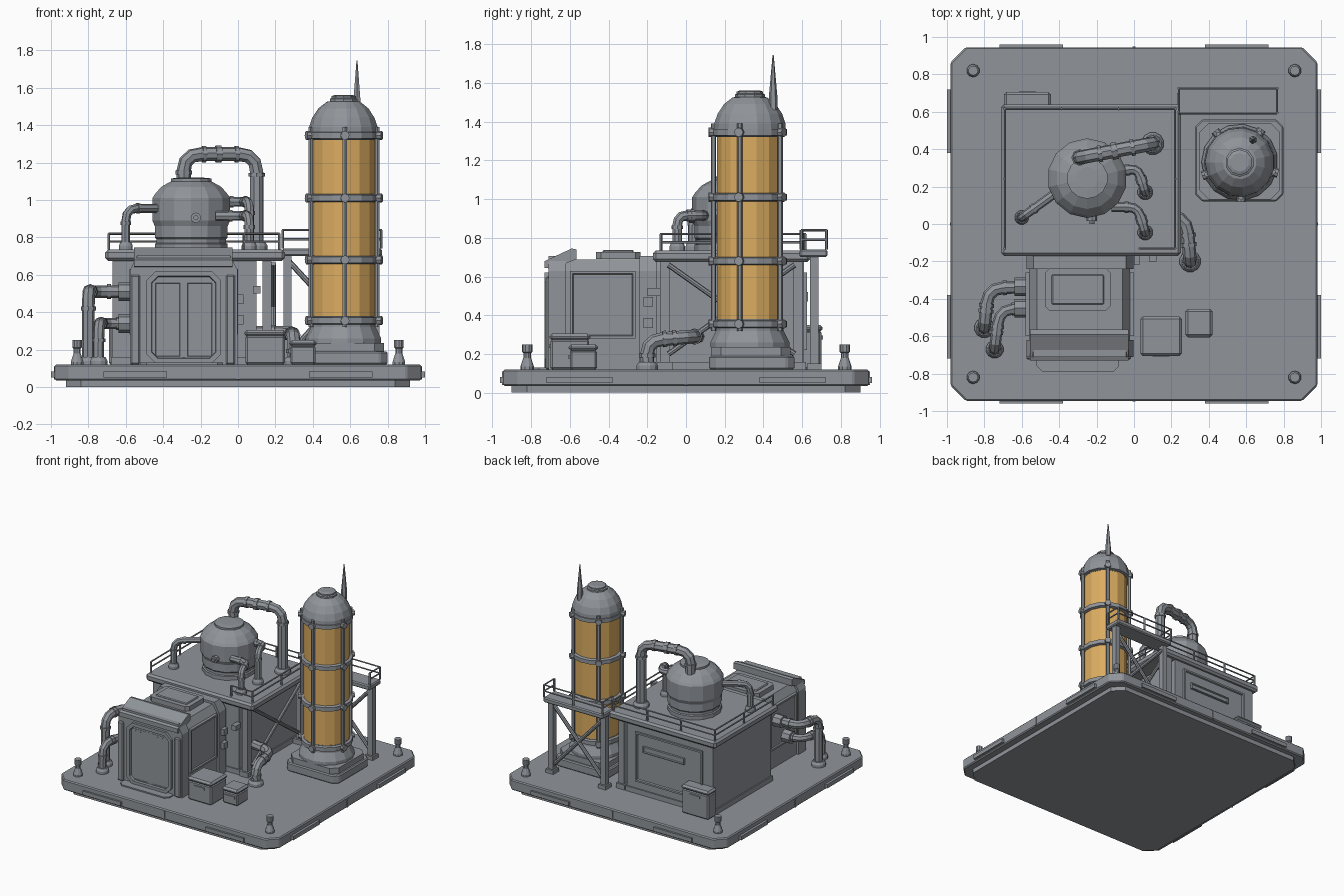
import bpy, bmesh, math
from mathutils import Vector

if "Cube" in bpy.data.objects:
    bpy.data.objects.remove(bpy.data.objects["Cube"], do_unlink=True)


def material(name, rgb):
    m = bpy.data.materials.new(name)
    m.use_nodes = True
    m.diffuse_color = (*rgb, 1)
    m.node_tree.nodes["Principled BSDF"].inputs["Base Color"].default_value = (*rgb, 1)
    return m


GREY = material("steel grey", (0.28, 0.30, 0.325))
AMBER = material("amber glass", (0.72, 0.42, 0.12))


def finish(name, bm, mat=GREY, bevel=0):
    bmesh.ops.recalc_face_normals(bm, faces=bm.faces)
    me = bpy.data.meshes.new(name)
    bm.to_mesh(me)
    bm.free()
    me.materials.append(mat)
    ob = bpy.data.objects.new(name, me)
    bpy.context.collection.objects.link(ob)
    if bevel:
        mod = ob.modifiers.new("bevel", "BEVEL")
        mod.width, mod.segments = bevel, 1
    return ob


def prism(name, pts, axis, lo, hi, recess=None, bevel=0):
    """Extrude a 2D outline along an axis; recess = (normal, border, depth)."""
    bm = bmesh.new()

    def at(p, d):
        v = list(p)
        v.insert(axis, d)
        return bm.verts.new(v)
    a = [at(p, lo) for p in pts]
    b = [at(p, hi) for p in pts]
    bm.faces.new(a)
    bm.faces.new(b)
    for i in range(len(pts)):
        j = (i + 1) % len(pts)
        bm.faces.new((a[i], a[j], b[j], b[i]))
    bmesh.ops.recalc_face_normals(bm, faces=bm.faces)
    if recess:
        n, border, depth = Vector(recess[0]), recess[1], recess[2]
        f = [f for f in bm.faces if f.normal.dot(n) > 0.99]
        bmesh.ops.inset_region(bm, faces=f, thickness=border)
        bmesh.ops.inset_region(bm, faces=f, thickness=0.006, depth=-depth)
    return finish(name, bm, bevel=bevel)


def box(name, x, y, z, bevel=0, recess=None):
    pts = [(x[0], y[0]), (x[1], y[0]), (x[1], y[1]), (x[0], y[1])]
    return prism(name, pts, 2, z[0], z[1], recess, bevel)


def octagon(u, v, c):
    return [(u[0] + c, v[0]), (u[1] - c, v[0]), (u[1], v[0] + c), (u[1], v[1] - c),
            (u[1] - c, v[1]), (u[0] + c, v[1]), (u[0], v[1] - c), (u[0], v[0] + c)]


def lathe(name, profile, x, y, n=12, mat=GREY):
    """Turn (radius, height) pairs around a vertical axis."""
    bm = bmesh.new()
    rings = []
    for r, z in profile:
        rings.append([bm.verts.new((x + r * math.cos(math.tau * (i + .5) / n),
                                    y + r * math.sin(math.tau * (i + .5) / n), z)) for i in range(n)])
    for a, b in zip(rings, rings[1:]):
        for i in range(n):
            j = (i + 1) % n
            bm.faces.new((a[i], a[j], b[j], b[i]))
    bm.faces.new(rings[0])
    bm.faces.new(rings[-1])
    return finish(name, bm, mat)


def rod(name, a, b, r, n=8):
    a, b = Vector(a), Vector(b)
    d = b - a
    bm = bmesh.new()
    bmesh.ops.create_cone(bm, cap_ends=True, segments=n, radius1=r, radius2=r, depth=d.length)
    bm.transform(d.to_track_quat("Z", "Y").to_matrix().to_4x4())
    bmesh.ops.translate(bm, verts=bm.verts, vec=(a + b) / 2)
    return finish(name, bm)


def pipe(name, pts, r, bend=0.06, foot=True):
    """Pipe with rounded elbows, collars at the bends and a floor flange."""
    p = [Vector(q) for q in pts]
    path = [p[0]]
    for a, c, b in zip(p, p[1:], p[2:]):
        s = c + (a - c).normalized() * min(bend, (a - c).length * .45)
        e = c + (b - c).normalized() * min(bend, (b - c).length * .45)
        path += [s * (1 - t) ** 2 + c * 2 * t * (1 - t) + e * t * t for t in (0, .33, .67, 1)]
        for q, o in ((s, a), (e, b)):
            rod(name + "_collar", q, q + (o - q).normalized() * .02, r * 1.18)
    path.append(p[-1])
    cu = bpy.data.curves.new(name, "CURVE")
    cu.dimensions, cu.bevel_depth, cu.bevel_resolution, cu.use_fill_caps = "3D", r, 2, True
    sp = cu.splines.new("POLY")
    sp.points.add(len(path) - 1)
    for q, v in zip(sp.points, path):
        q.co = (*v, 1)
    sp.use_smooth = False
    cu.materials.append(GREY)
    bpy.context.collection.objects.link(bpy.data.objects.new(name, cu))
    if foot:
        e = p[-1]
        lathe(name + "_flange", [(r * 1.6, e.z), (r * 1.6, e.z + .02), (r * 1.25, e.z + .04)], e.x, e.y)


def railing(name, pts, z, h):
    for a, b in zip(pts, pts[1:]):
        a, b = Vector(a), Vector(b)
        for k in (h, h / 2):
            rod(name + "_bar", (*a, z + k), (*b, z + k), .006, 6)
        n = max(1, round((b - a).length / .3))
        for i in range(n + 1):
            c = a.lerp(b, i / n)
            rod(name + "_post", (*c, z), (*c, z + h), .008, 6)


# Base platform with edge plates and corner bollards
prism("base_foot", octagon((-.92, .92), (-.90, .90), .08), 2, 0, .04)
prism("base_slab", octagon((-.98, .98), (-.945, .945), .08), 2, .035, .12, bevel=.008)
for s in (-1, 1):
    for c in (-.55, .55):
        box("edge_plate_y", (c - .17, c + .17), sorted((s * .93, s * .96)), (.05, .082))
        box("edge_plate_x", sorted((s * .96, s)), (c - .17, c + .17), (.05, .082))
    box("edge_seam_y", (-.008, .008), sorted((s * .93, s * .95)), (.04, .11))
    box("edge_seam_x", sorted((s * .96, s * .985)), (-.008, .008), (.04, .11))
    for t in (-1, 1):
        lathe("bollard", [(.035, .12), (.035, .135), (.02, .18), (.02, .205), (.026, .21), (.026, .25)],
              s * .86, t * .82, 10)

# Main building with overhanging roof
box("building_body", (-.67, .10), (-.13, .61), (.12, .69))
box("building_skirt", (-.68, .11), (-.14, .62), (.12, .16))
box("roof_slab", (-.71, .25), (-.17, .64), (.675, .735), .015)
box("back_panel", (-.58, .02), (.6, .625), (.22, .62), recess=((0, 1, 0), .02, .012))
box("back_slot", (-.42, -.05), (.61, .63), (.47, .52), recess=((0, 1, 0), .01, .008))
for y in (-.11, .58):
    box("roof_column", (.13, .18), (y - .025, y + .025), (.12, .69))
    box("roof_column_foot", (.115, .195), (y - .04, y + .04), (.12, .16))
for a, b in ((.2, .66), (.66, .2)):
    rod("roof_brace", (.19, -.09, a), (.19, .56, b), .014)
railing("roof_rail", [(-.69, -.13), (-.69, .615), (.22, .615), (.22, -.13), (.03, -.13)], .735, .085)
box("wall_unit", (.08, .12), (-.2, -.13), (.5, .54))

# Walkway behind the tower
box("walkway_deck", (.235, .77), (.585, .73), (.70, .74), .008)
for x in (.265, .735):
    box("walkway_column", (x - .022, x + .022), (.64, .685), (.12, .71))
    box("walkway_column_foot", (x - .035, x + .035), (.625, .70), (.12, .15))
for a, b in ((.17, .68), (.68, .17)):
    rod("walkway_brace", (.265, .66, a), (.735, .66, b), .015)
railing("walkway_rail", [(.24, .6), (.24, .725), (.765, .725), (.765, .595)], .74, .1)

# Entry block: body, end frames, awning, door
def arch(g):
    return [(-.57 - g, .12), (-.57 - g, .63), (-.53 - g, .70 + g), (-.05 + g, .70 + g), (-.01 + g, .63), (-.01 + g, .12)]


prism("entry_body", arch(-.012), 1, -.65, -.13)
prism("entry_front_frame", arch(.006), 1, -.71, -.62)
prism("entry_rear_frame", arch(.006), 1, -.24, -.15)
for s, x in ((-1, -.568), (1, -.012)):
    box("side_panel", (x - .012, x + .012), (-.6, -.26), (.28, .63), recess=((s, 0, 0), .02, .01))
prism("awning", [(-.73, .645), (-.73, .68), (-.59, .745), (-.565, .74), (-.565, .69), (-.69, .64)], 0, -.555, -.03)
prism("roof_hatch", octagon((-.475, -.125), (-.465, -.235), .025)[::-1] and
      octagon((-.475, -.125), (-.465, -.235 ), .025), 2, .69, .728)
box("roof_hatch_lid", (-.44, -.16), (-.43, -.27), (.72, .737), .006)
prism("door_frame", octagon((-.49, -.09), (.125, .62), .05), 1, -.73, -.69, recess=((0, -1, 0), .03, .03))
for x in (-.375, -.205):
    box("door_leaf", (x - .079, x + .079), (-.712, -.69), (.15, .57), recess=((0, -1, 0), .02, .006))
for x in (-.55, -.04):
    box("entry_pilaster", (x - .025, x + .025), (-.725, -.69), (.12, .6), .008)
prism("door_step", octagon((-.52, -.08), (-.79, -.69), .03), 2, .12, .13)
for z in (.36, .47):
    box("entry_switch_box", (0, .03), (-.22, -.17), (z - .025, z + .025))

# Process vessel on the roof
VX, VY = -.25, .245
lathe("vessel", [(.2, .735), (.2, .765), (.19, .77), (.19, .79), (.2, .8), (.2, .86), (.213, .89), (.213, 1.01),
                 (.2, 1.03), (.165, 1.07), (.11, 1.1), (.11, 1.115), (.06, 1.12)], VX, VY, 14)
rod("vessel_valve", (-.225, .06, .905), (-.225, .015, .905), .028)
rod("vessel_valve_core", (-.225, .06, .905), (-.225, .0, .905), .014)
pipe("vessel_top_pipe", [(-.29, .355, 1.05), (-.29, .355, 1.245), (.10, .43, 1.245), (.10, .43, .735)], .038, .1)
rod("top_pipe_band", (-.12, .388, 1.245), (-.09, .394, 1.245), .046)
pipe("vessel_left_pipe", [(-.40, .18, .955), (-.6, .035, .955), (-.6, .035, .735)], .024, .07)
pipe("vessel_upper_pipe", [(-.08, .28, .99), (.02, .30, .99), (.06, .17, .99), (.06, .17, .735)], .026, .05)
pipe("vessel_lower_pipe", [(-.12, .09, .915), (.02, .09, .915), (.06, -.045, .915), (.06, -.045, .735)], .026, .05)

# Pipes to the ground
pipe("wall_pipe_high", [(-.57, -.335, .51), (-.78, -.345, .51), (-.80, -.555, .51), (-.80, -.555, .12)], .034, .08)
pipe("wall_pipe_low", [(-.57, -.45, .34), (-.72, -.46, .34), (-.745, -.67, .34), (-.745, -.67, .12)], .03, .08)
for y, z in ((-.335, .51), (-.45, .34)):
    rod("wall_pipe_mount", (-.56, y, z), (-.64, y, z), .05)
pipe("ground_pipe", [(.09, .06, .29), (.28, .03, .29), (.30, -.2, .27), (.30, -.2, .12)], .036, .08)

# Crates and bin
def crate(name, x, y, top, n):
    box(name, x, y, (.12, top - .03), .01)
    box(name + "_lid", (x[0] - .006, x[1] + .006), (y[0] - .006, y[1] + .006), (top - .035, top), .014)
    m, f = (x[0] + x[1]) / 2, y[0] if n < 0 else y[1]
    box(name + "_handle", (m - .045, m + .045), (f - .008, f + .008), (top - .075, top - .055))


crate("large_crate", (.04, .25), (-.70, -.5), .305, -1)
crate("small_crate", (.28, .415), (-.6, -.46), .25, -1)
crate("back_bin", (-.69, -.45), (.6, .7), .35, 1)

# Storage tower
TX, TY = .565, .33
prism("tower_base", octagon((TX - .24, TX + .235), (TY - .21, TY + .23), .04), 2, .12, .19, bevel=.008)
prism("tower_plinth", octagon((TX - .215, TX + .215), (TY - .2, TY + .21), .05), 2, .19, .235)
lathe("tower_foot", [(.205, .235), (.205, .26), (.175, .32), (.172, .38)], TX, TY, 15)
lathe("tower_glass", [(.17, .37), (.17, 1.33)], TX, TY, 15, AMBER)
for z in (.355, .68, 1.01, 1.345):
    lathe("tower_ring", [(.168, z - .022), (.192, z - .016), (.192, z + .016), (.168, z + .022)], TX, TY, 15)
lathe("tower_dome", [(.172, 1.32), (.187, 1.35), (.185, 1.39), (.168, 1.44), (.135, 1.49), (.09, 1.525),
                     (.06, 1.53)], TX, TY, 15)
lathe("tower_cap", [(.078, 1.52), (.078, 1.54), (.068, 1.545), (.068, 1.555), (.05, 1.562)], TX, TY, 10)
for k in range(5):
    a = math.radians(272 + 72 * k)
    c, s = math.cos(a), math.sin(a)
    x, y = TX + .188 * c, TY + .188 * s
    rod("tower_rib", (x, y, .32), (x, y, 1.39), .014, 6)
    for z in (.355, .68, 1.01, 1.345):
        rod("rib_clamp", (TX + .16 * c, TY + .16 * s, z), (TX + .213 * c, TY + .213 * s, z), .024, 8)
lathe("antenna", [(.022, 1.46), (.022, 1.53), (.003, 1.745)], .636, .45, 6)
